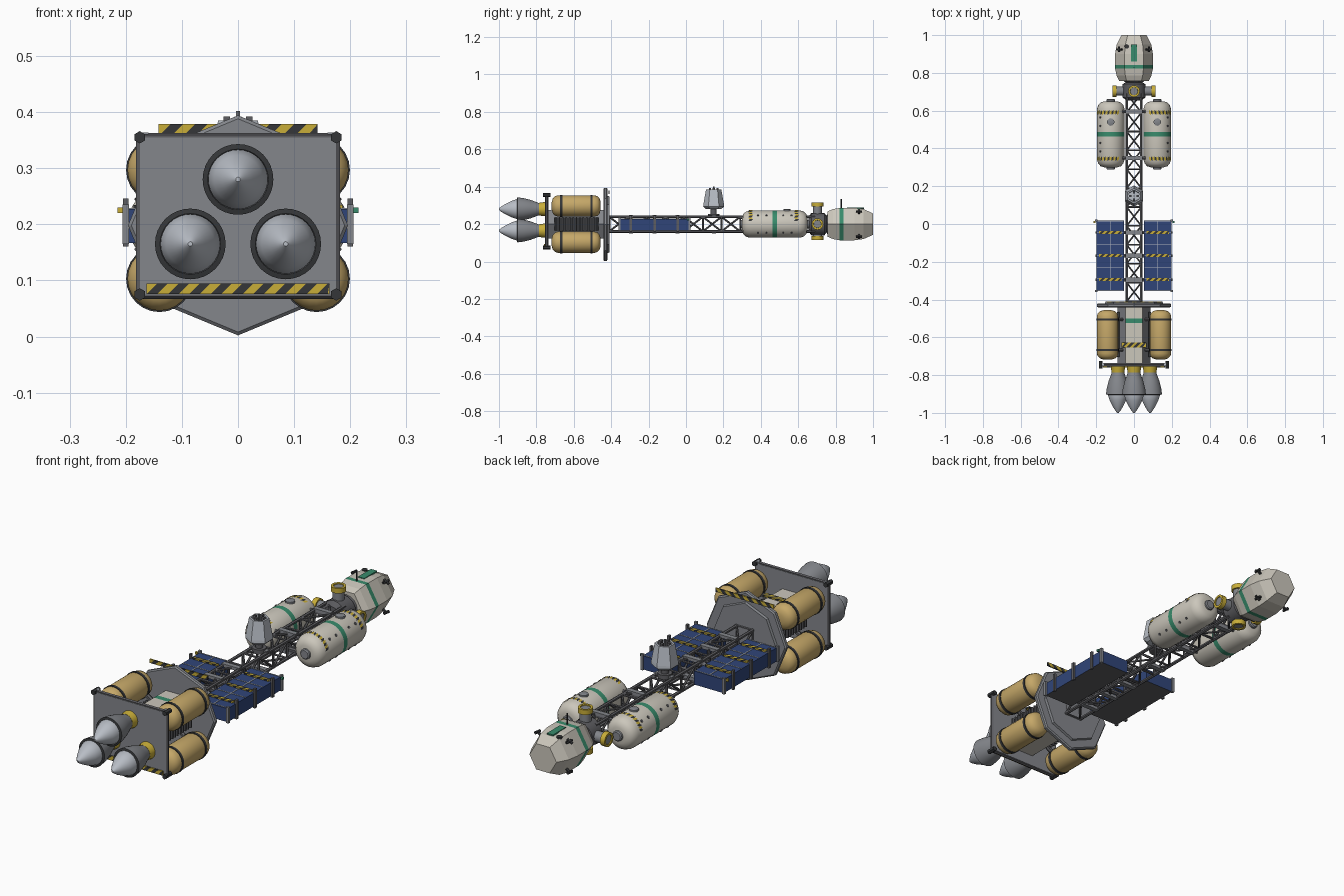
import bpy, bmesh, math
from mathutils import Vector as V

if "Cube" in bpy.data.objects:
    bpy.data.objects.remove(bpy.data.objects["Cube"])

def mat(name, *c):
    m = bpy.data.materials.new(name)
    m.diffuse_color = (*c, 1)
    m.use_nodes = True
    m.node_tree.nodes["Principled BSDF"].inputs["Base Color"].default_value = m.diffuse_color
    return m

GREY = mat("hull grey", .23, .24, .26)
DARK = mat("dark metal", .035, .037, .04)
TRUSS = mat("truss grey", .11, .11, .12)
CREAM = mat("cream paint", .60, .57, .50)
TAN = mat("tan tank", .56, .39, .14)
GREEN = mat("green stripe", .04, .26, .15)
YELLOW = mat("warning yellow", .58, .42, .04)
BLUE = mat("solar blue", .03, .06, .19)
SILVER = mat("silver", .48, .51, .56)
CZ = 0.2
X, Y, Z = V((1, 0, 0)), V((0, 1, 0)), V((0, 0, 1))

def finish(name, bm, mats, rule=None, smooth=True):
    bmesh.ops.recalc_face_normals(bm, faces=bm.faces)
    me = bpy.data.meshes.new(name)
    if rule:
        for f in bm.faces:
            f.material_index = rule(f.calc_center_median(), f.normal)
    for f in bm.faces:
        f.smooth = smooth
    bm.to_mesh(me)
    bm.free()
    for m in mats:
        me.materials.append(m)
    if smooth:
        me.set_sharp_from_angle(angle=math.radians(32))
    ob = bpy.data.objects.new(name, me)
    bpy.context.collection.objects.link(ob)
    return ob

def lathe(name, c, axis, prof, mats, n=24, rule=None, smooth=True, phase=0.0):
    """Revolve (distance, radius) points around an axis through c, capped at both ends."""
    bm, c = bmesh.new(), V(c)
    u, v = {0: (Y, Z), 1: (X, Z), 2: (X, Y)}[[abs(a) > .5 for a in axis].index(True)]
    ang = [2 * math.pi * (k + phase) / n for k in range(n)]
    rings = [[bm.verts.new(c + axis * t + u * r * math.cos(a) + v * r * math.sin(a)) for a in ang] for t, r in prof]
    for a, b in zip(rings, rings[1:]):
        for k in range(n):
            j = (k + 1) % n
            bm.faces.new((a[k], a[j], b[j], b[k]))
    bm.faces.new(rings[0])
    bm.faces.new(rings[-1])
    return finish(name, bm, mats, rule, smooth)

def boxes(name, items, mats, rule=None):
    """Boxes given as (centre, size), joined into one part."""
    bm = bmesh.new()
    for c, s in items:
        vs = bmesh.ops.create_cube(bm, size=1)["verts"]
        for v in vs:
            v.co = V(c) + V([v.co[i] * s[i] for i in range(3)])
    return finish(name, bm, mats, rule, False)

def bars(name, segs, r, m):
    """Square struts between pairs of points."""
    bm = bmesh.new()
    for p, q in segs:
        p, q = V(p), V(q)
        d = q - p
        M = d.to_track_quat('Z', 'Y').to_matrix().to_4x4()
        M.translation = (p + q) / 2
        bmesh.ops.create_cone(bm, cap_ends=True, segments=6, radius1=r, radius2=r, depth=d.length, matrix=M)
    return finish(name, bm, [m])

def hazard(name, c, u, v, half, h, step):
    """Slanted yellow and dark warning strip on a thin plate."""
    bm, c = bmesh.new(), V(c)
    clamp = lambda a: max(-half, min(half, a))
    a, k = -half - h, 0
    while a < half:
        pts = [(clamp(a), -h / 2), (clamp(a + step), -h / 2), (clamp(a + step + h), h / 2), (clamp(a + h), h / 2)]
        pts = [p for i, p in enumerate(pts) if p != pts[i - 1]]
        if len(pts) > 2:
            bm.faces.new([bm.verts.new(c + u * p + v * q) for p, q in pts]).material_index = k % 2
        a, k = a + step, k + 1
    ob = finish(name, bm, [YELLOW, DARK], None, False)
    s = ob.modifiers.new("thickness", 'SOLIDIFY')
    s.thickness, s.offset = .006, 0

# Engines: mount ring, bell and pointed plug
for i, (x, z) in enumerate([(0, .28), (-.085, .165), (.085, .165)]):
    lathe(f"engine_mount_{i}", (x, 0, z), Y, [(-.785, .034), (-.755, .038)], [YELLOW])
    lathe(f"engine_bell_{i}", (x, 0, z), Y,
          [(-.76, .028), (-.79, .034), (-.83, .049), (-.87, .059), (-.902, .063), (-.904, .054), (-.88, .05)],
          [GREY, DARK], 32, lambda c, n: int(c.y < -.9 or n.y < -.9))
    lathe(f"engine_plug_{i}", (x, 0, z), Y,
          [(-.88, .05), (-.905, .053), (-.935, .043), (-.965, .028), (-.988, .014), (-1, .004)], [SILVER], 32)

# Aft plate with edge rods and corner knobs
boxes("aft_plate", [((0, -.745, .215), (.35, .018, .28))], [GREY])
cor = [(-.175, .075), (.175, .075), (.175, .355), (-.175, .355)]
bars("aft_plate_rods", [((a[0], -.745, a[1]), (b[0], -.745, b[1])) for a, b in zip(cor, cor[1:] + cor[:1])], .008, TRUSS)
bars("aft_plate_knobs", [((x, -.765, z), (x, -.725, z)) for x, z in cor], .011, DARK)
boxes("aft_plate_lugs", [((s * .165, -.742, .357), (.011, .012, .014)) for s in (-1, 1)], [SILVER])
hazard("aft_warning", (0, -.757, .085), X, Z, .163, .019, .019)

# Octagonal bulkhead with raised panel
lathe("bulkhead", (0, 0, .198), Y, [(-.442, .19), (-.437, .196), (-.425, .196), (-.42, .19)], [GREY], 8, smooth=False)
lathe("bulkhead_panel", (0, 0, .198), Y, [(-.425, .155), (-.41, .15)], [GREY], 8, smooth=False)
hazard("bulkhead_warning", (0, -.412, .37), X, Z, .142, .017, .022)

# Core body
lathe("core_body", (0, 0, CZ), Y, [(-.74, .088), (-.525, .088), (-.5, .088), (-.44, .088)], [GREY, CREAM, GREEN], 6,
      lambda c, n: (2 if -.525 < c.y < -.5 else 1) if abs(n.z) > .9 else 0, False)
hazard("core_warning", (0, -.64, .281), X, Y, .065, .025, .017)
for s in (-1, 1):
    boxes("radiator_back", [((s * .083, -.585, CZ), (.012, .24, .07))], [DARK])
    boxes("radiator_fins", [((s * .094, -.695 + k * .0183, CZ), (.02, .007, .075)) for k in range(13)], [TRUSS])

# Fuel tanks
for s in (-1, 1):
    for z in (.103, .297):
        lathe("fuel_tank", (s * .14, 0, z), Y,
              [(-.718, .02), (-.712, .04), (-.7, .052), (-.685, .057), (-.49, .057), (-.473, .052), (-.462, .04), (-.456, .02)], [TAN])
        for y in (-.667, -.505):
            lathe("fuel_tank_strap", (s * .14, y, z), Y, [(-.006, .056), (-.006, .0595), (.006, .0595), (.006, .056)], [DARK])
        bars("fuel_tank_mount", [((s * .14, y, z), (s * .05, y, CZ + (z - CZ) * .4)) for y in (-.667, -.505)], .01, TRUSS)

# Truss spine
y0, y1, nb, w = -.41, .69, 11, .039
st = (y1 - y0) / nb
rails = [(-w, -w), (w, -w), (w, w), (-w, w)]
bars("truss_rails", [((x, y0, CZ + z), (x, y1, CZ + z)) for x, z in rails], .0075, TRUSS)
web = []
for k in range(nb + 1):
    for i in range(4):
        a, b = rails[i], rails[(i + 1) % 4]
        if k % 2:
            a, b = b, a
        ya, yb = y0 + k * st, y0 + (k + 1) * st
        web.append(((a[0], ya, CZ + a[1]), (b[0], ya, CZ + b[1])))
        if k < nb:
            web.append(((a[0], ya, CZ + a[1]), (b[0], yb, CZ + b[1])))
bars("truss_web", web, .005, TRUSS)
PY = (-.295, -.168, -.045)
boxes("truss_collars", [((0, y, CZ + s * .042), (.085, .022, .014)) for y in PY + (.15, .35, .595) for s in (-1, 1)], [GREY])

# Solar panel boxes, grid lines, warning strips and brackets
for s in (-1, 1):
    boxes("solar_panel", [((s * .126, -.168, .197), (.145, .375, .06))], [BLUE, TRUSS], lambda c, n: int(n.z < -.5))
    boxes("solar_grid", [((s * .126, -.168, .2275), (.004, .37, .003))]
          + [((s * .126, -.35 + k * .0607, .2275), (.143, .003, .003)) for k in range(7)], [SILVER])
    for y in PY:
        hazard("solar_warning", (s * .126, y, .231), X, Y, .06, .016, .016)
    boxes("solar_brackets", [((s * .2, y, .203), (.01, .013, .085)) for y in PY], [TRUSS])
    boxes("solar_corners", [((s * .2, y, .2), (.012, .012, .07)) for y in (-.355, .019)], [GREY])
    bars("solar_arms", [((0, y, .185), (s * .1, y, .185)) for y in PY], .01, TRUSS)
    boxes("side_light", [((s * .21, .01, .225), (.01, .01, .01))], [GREEN if s > 0 else YELLOW])

# Dish housing on its mast
lathe("mast", (0, .148, 0), Z, [(.235, .03), (.255, .03), (.255, .016), (.3, .016)], [TRUSS], 12)
lathe("dish_housing", (0, .148, 0), Z, [(.28, .04), (.293, .056), (.305, .055), (.385, .041), (.385, .032), (.365, .03)],
      [SILVER], 6, smooth=False, phase=.5)
boxes("dish_lugs", [((x, .148 + y, .377), (.012, .012, .03)) for x, y in ((.02, 0), (-.02, 0), (0, .02), (0, -.02))], [TRUSS])
bars("dish_tip", [((0, .148, .36), (0, .148, .402))], .004, GREY)

# Cargo tanks with stripe, caps, hatch, studs and warning arcs
for s in (-1, 1):
    cx = s * .123
    lathe("cargo_tank", (cx, 0, CZ), Y,
          [(.3, .035), (.306, .054), (.32, .066), (.34, .073), (.463, .073), (.487, .073), (.61, .073), (.63, .066), (.643, .054), (.649, .035)],
          [CREAM, GREEN], 28, lambda c, n: int(.463 < c.y < .487))
    lathe("cargo_caps", (cx, 0, CZ), Y, [(.288, .018), (.292, .023), (.657, .023), (.661, .018)], [GREY], 16)
    lathe("cargo_hatch", (cx, .54, CZ), Z, [(.06, .02), (.079, .02), (.081, .015)], [GREY], 12)
    for y in (.35, .595):
        bm = bmesh.new()
        for k in range(14):
            ring = [math.radians(125 - (k + d) * 8) for d in (0, 1)]
            pts = [V((cx + s * .075 * math.cos(a), y + t + (a - ring[0]) * .06, CZ + .075 * math.sin(a)))
                   for a, t in ((ring[0], -.009), (ring[1], -.009), (ring[1], .009), (ring[0], .009))]
            f = bm.faces.new([bm.verts.new(p) for p in pts])
            f.material_index = k % 2
        finish("cargo_warning", bm, [YELLOW, DARK], None, False)
    bars("cargo_arms", [((0, y, CZ + z), (cx, y, CZ + z)) for y in (.35, .595) for z in (-.03, .03)], .01, TRUSS)
    studs = []
    for a in (-40, 40):
        d = V((s * math.cos(math.radians(a)), 0, math.sin(math.radians(a))))
        studs += [(V((cx, y, CZ)) + d * .06, V((cx, y, CZ)) + d * .076) for y in (.385, .43, .52, .565)]
    bars("cargo_studs", studs, .006, TRUSS)

# Docking node with ports
lathe("docking_node", (0, 0, CZ), Y, [(.655, .04), (.67, .06), (.74, .06), (.75, .045), (.765, .065), (.775, .065)], [TRUSS], 16)
for d, reach in ((X, .115), (-X, .115), (Z, .115), (-Z, .085)):
    lathe("port_tube", (0, .703, CZ), d, [(.03, .024), (reach - .004, .024)], [GREY], 16)
    lathe("port_ring", (0, .703, CZ), d,
          [(reach - .022, .022), (reach - .022, .031), (reach, .031), (reach, .021), (reach - .012, .019)],
          [YELLOW, DARK], 16, lambda c, n, d=d, r=reach: int(.006 < r - (c - V((0, .703, CZ))).dot(d) < .013 and abs(n.dot(d)) > .9))

# Crew capsule
lathe("capsule", (0, 0, CZ), Y, [(.757, .078), (.785, .092), (.822, .1), (.842, .1), (.9, .1), (.95, .092), (1, .066)],
      [CREAM, GREEN], 6, lambda c, n: int(.822 < c.y < .842), False)
boxes("capsule_stripe", [((0, .906, .2865), (.03, .09, .006))], [GREEN])
bars("capsule_aerial", [((.0, .83, .28), (.0, .83, .335))], .003, DARK)
for s in (-1, 1):
    for v in (-1, 1):
        c = V((s * .079, .925, CZ + v * .068))
        bars("thruster_cross", [(c - Y * .015, c + Y * .015), (c - V((s * .012, 0, -v * .007)), c + V((s * .012, 0, -v * .007))),
                                (c, c - V((s * .02, 0, v * .012)))], .006, DARK)
lathe("capsule_window", (-.038, .94, CZ), Z, [(.07, .012), (.086, .012)], [DARK], 12)
